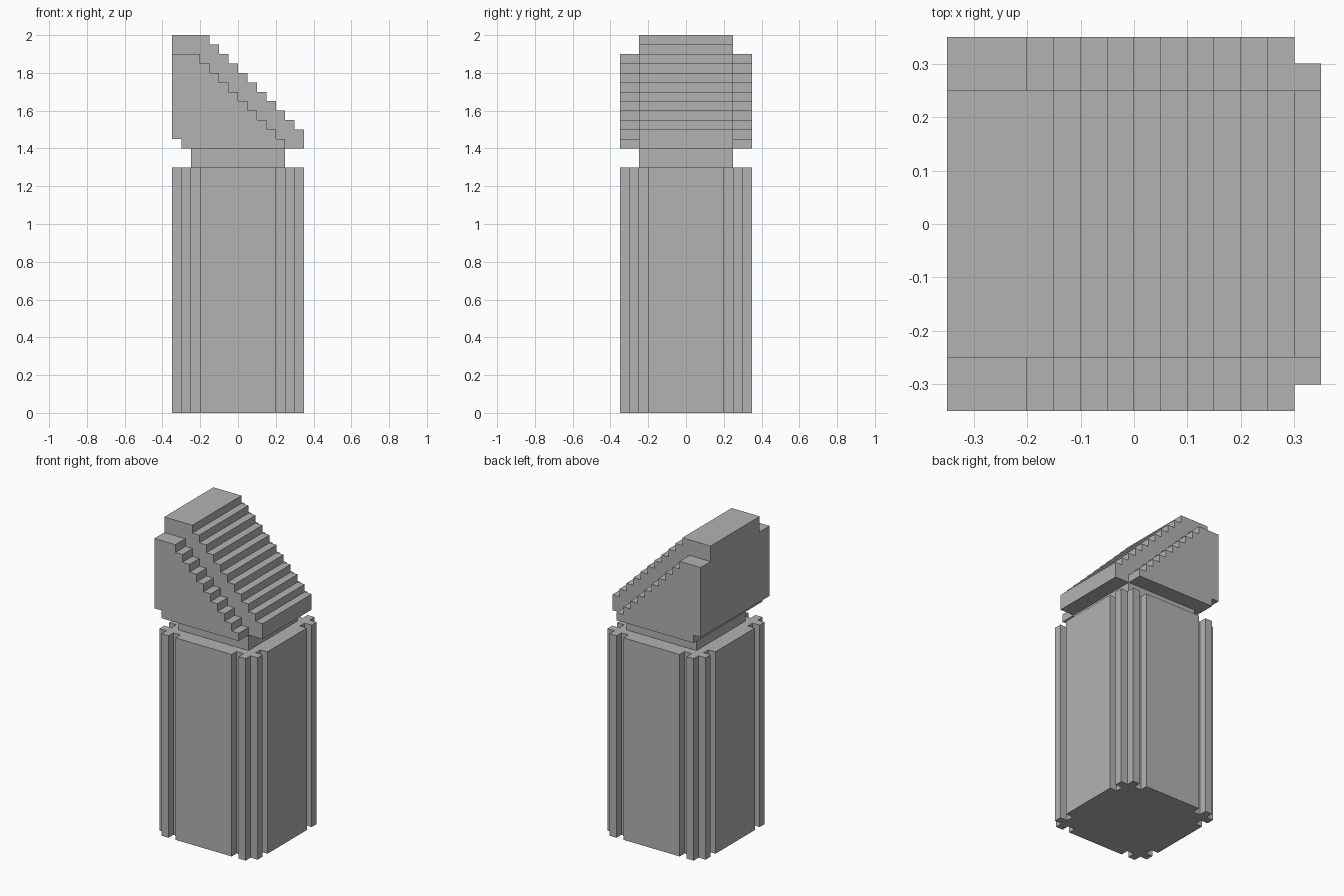
import bpy
import bmesh
from mathutils import Vector

if "Cube" in bpy.data.objects:
    bpy.data.objects.remove(bpy.data.objects["Cube"], do_unlink=True)

U = 0.05  # stair and groove module

stone = bpy.data.materials.new("stone grey")
stone.use_nodes = True
grey = (0.45, 0.45, 0.45, 1)
stone.diffuse_color = grey
stone.node_tree.nodes["Principled BSDF"].inputs["Base Color"].default_value = grey


def prism(name, outline, direction):
    """Extrude a closed outline of 3D points along a direction."""
    bm = bmesh.new()
    face = bm.faces.new([bm.verts.new(p) for p in outline])
    extruded = bmesh.ops.extrude_face_region(bm, geom=[face])["geom"]
    moved = [v for v in extruded if isinstance(v, bmesh.types.BMVert)]
    bmesh.ops.translate(bm, verts=moved, vec=Vector(direction))
    bmesh.ops.recalc_face_normals(bm, faces=bm.faces)
    mesh = bpy.data.meshes.new(name)
    bm.to_mesh(mesh)
    bm.free()
    mesh.materials.append(stone)
    obj = bpy.data.objects.new(name, mesh)
    bpy.context.collection.objects.link(obj)
    return obj


def stair_outline(y, top, tread_start, steps, end_z):
    """Side outline with a notched lower back edge and steps falling toward +x."""
    points = [(-0.30, 1.40), (-0.30, 1.45), (-0.35, 1.45), (-0.35, top)]
    for i in range(steps):
        x, z = tread_start + i * U, top - i * U
        points += [(x, z), (x, z - U)]
    end_x = tread_start + steps * U
    points += [(end_x, top - steps * U), (end_x, end_z)]
    # drop a repeated closing point where the last step meets the base
    points = list(dict.fromkeys((round(x, 3), round(z, 3)) for x, z in points))
    return [(x, y, z) for x, z in points]


# Grooved shaft: one corner outline turned four times
corner = [(.35, .2), (.3, .2), (.3, .25), (.35, .25), (.35, .3), (.3, .3),
          (.3, .35), (.25, .35), (.25, .3), (.2, .3), (.2, .35)]
outline = []
for turn in range(4):
    outline += [(x, y, 0) for x, y in corner]
    corner = [(-y, x) for x, y in corner]
prism("grooved_shaft", outline, (0, 0, 1.3))

# Narrow neck
n = 0.25
prism("neck", [(-n, -n, 1.3), (n, -n, 1.3), (n, n, 1.3), (-n, n, 1.3)], (0, 0, 0.1))

# Stepped head with a lower cheek on each side
prism("head_core", stair_outline(-0.25, 2.0, -0.15, 10, 1.4), (0, 0.5, 0))
for name, y in (("right_cheek", -0.35), ("left_cheek", 0.25)):
    prism(name, stair_outline(y, 1.9, -0.20, 9, 1.4), (0, 0.1, 0))
